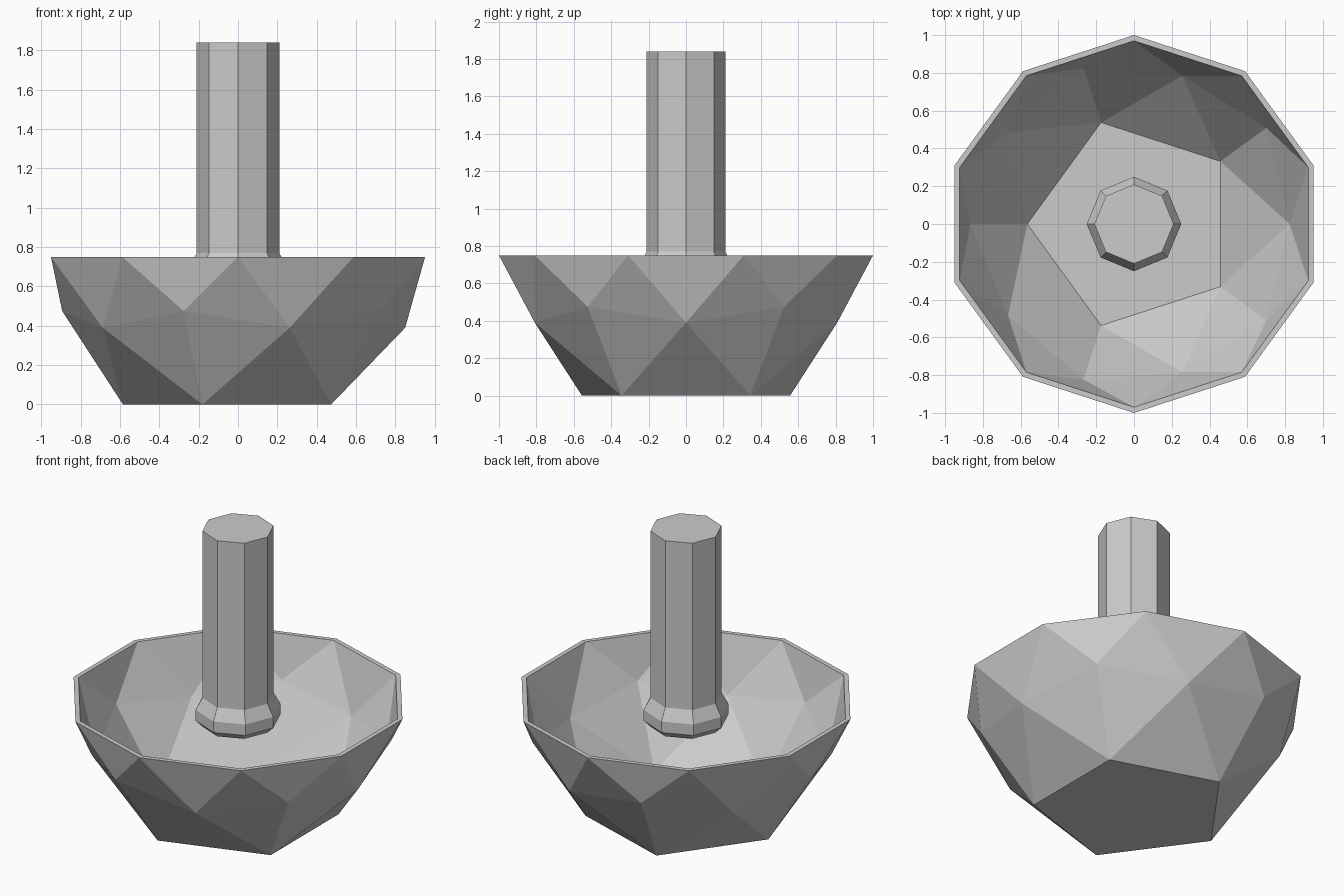
import bpy
from math import cos, sin, radians

if "Cube" in bpy.data.objects:
    bpy.data.objects.remove(bpy.data.objects["Cube"])


def ring(n, r, z, start):
    step = 360 / n
    return [(r * cos(radians(start + i * step)), r * sin(radians(start + i * step)), z) for i in range(n)]


def make_object(name, verts, faces):
    mesh = bpy.data.meshes.new(name)
    mesh.from_pydata(verts, [], faces)
    mesh.update()
    obj = bpy.data.objects.new(name, mesh)
    bpy.context.collection.objects.link(obj)
    return obj


def shell(base, rim, high, low, floor):
    """Faceted half-sphere skin; each argument is (radius, height)."""
    verts = (ring(10, *rim, 162) + ring(5, *high, 180)
             + ring(5, *low, 216) + ring(5, *floor, 180))
    faces = []
    for k in range(5):
        n = (k + 1) % 5
        r0, r1, r2 = 2 * k, 2 * k + 1, (2 * k + 2) % 10
        a, an, b, f, fn = 10 + k, 10 + n, 15 + k, 20 + k, 20 + n
        faces += [(r0, a, r1), (r1, a, b), (r1, b, r2), (r2, b, an),
                  (a, f, b), (b, f, fn), (b, fn, an)]
    faces.append((24, 23, 22, 21, 20))
    return verts, [tuple(base + i for i in f) for f in faces]


# Bowl: outer skin, inner skin and flat rim
outer_v, outer_f = shell(0, (1.0, 0.75), (0.894, 0.475), (0.85, 0.39), (0.585, 0.0))
inner_v, inner_f = shell(25, (0.97, 0.75), (0.866, 0.48), (0.824, 0.40), (0.565, 0.03))
inner_f = [f[::-1] for f in inner_f]
rim_f = [(i, (i + 1) % 10, 25 + (i + 1) % 10, 25 + i) for i in range(10)]
make_object("bowl", outer_v + inner_v, outer_f + inner_f + rim_f)

# Pestle: eight-sided shaft with a chamfered, wider head
profile = [(0.21, 0.585), (0.25, 0.625), (0.25, 0.695), (0.21, 0.77), (0.21, 1.84)]
verts = [v for r, z in profile for v in ring(8, r, z, 0)]
faces = [(8 * j + i, 8 * j + (i + 1) % 8, 8 * j + 8 + (i + 1) % 8, 8 * j + 8 + i)
         for j in range(len(profile) - 1) for i in range(8)]
faces += [tuple(range(7, -1, -1)), tuple(range(32, 40))]
make_object("pestle", verts, faces)
